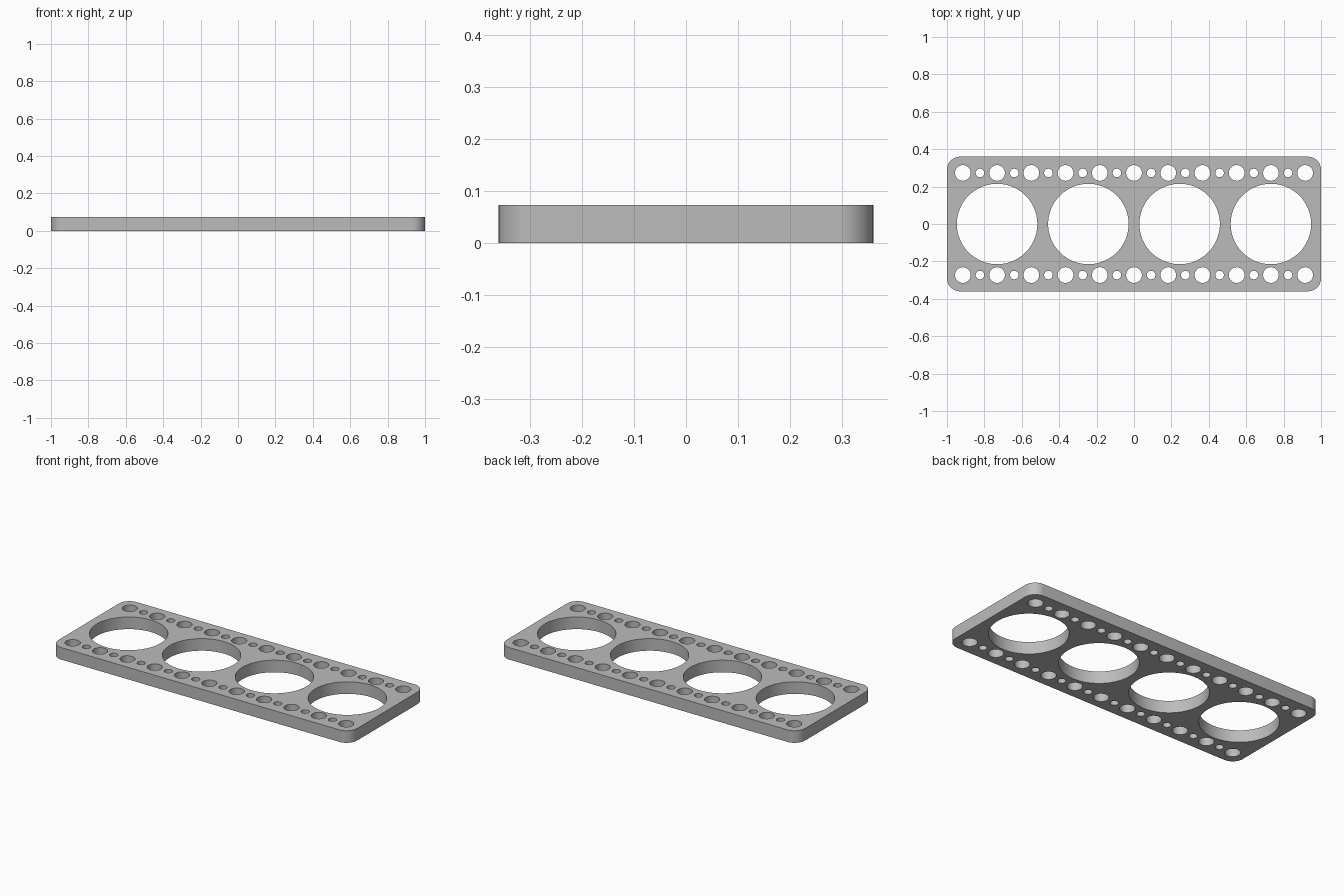
import bpy, bmesh, math

default = bpy.data.objects.get("Cube")
if default:
    bpy.data.objects.remove(default, do_unlink=True)

HALF_X, HALF_Y, HEIGHT, CORNER = 1.0, 0.36, 0.073, 0.07

grey = bpy.data.materials.new("plain_grey")
grey.use_nodes = True
colour = (0.5, 0.5, 0.5, 1)
grey.diffuse_color = colour
grey.node_tree.nodes["Principled BSDF"].inputs["Base Color"].default_value = colour

profile = bpy.data.curves.new("plate_profile", "CURVE")
profile.dimensions = "2D"
profile.fill_mode = "BOTH"
profile.extrude = HEIGHT / 2


def add_loop(points):
    """Closed straight-edged loop in the flat profile."""
    spline = profile.splines.new("POLY")
    spline.points.add(len(points) - 1)
    for p, (x, y) in zip(spline.points, points):
        p.co = (x, y, 0, 1)
    spline.use_cyclic_u = True


def arc(cx, cy, r, start, sweep, steps):
    return [(cx + r * math.cos(start + sweep * i / steps),
             cy + r * math.sin(start + sweep * i / steps)) for i in range(steps + 1)]


def add_hole(x, y, r, sides):
    add_loop(arc(x, y, r, 0, math.tau, sides)[:-1])


# Rounded outline
outline = []
for k, (sx, sy) in enumerate([(1, 1), (-1, 1), (-1, -1), (1, -1)]):
    outline += arc(sx * (HALF_X - CORNER), sy * (HALF_Y - CORNER), CORNER,
                   k * math.pi / 2, math.pi / 2, 12)
add_loop(outline)

# Four large bores
for i in range(4):
    add_hole((i - 1.5) * 0.488, 0, 0.215, 96)

# Alternating bolt and coolant holes along both long edges
for y in (-0.273, 0.273):
    for i in range(-10, 11):
        add_hole(i * 0.0915, y, 0.042 if i % 2 == 0 else 0.023, 40)

# Turn the extruded profile into a welded mesh
plate = bpy.data.objects.new("gasket_plate", profile)
bpy.context.collection.objects.link(plate)
bpy.ops.object.select_all(action="DESELECT")
plate.select_set(True)
bpy.context.view_layer.objects.active = plate
bpy.ops.object.convert(target="MESH")
plate = bpy.context.object
plate.name = "gasket_plate"

bm = bmesh.new()
bm.from_mesh(plate.data)
bmesh.ops.remove_doubles(bm, verts=bm.verts, dist=0.0001)
bmesh.ops.translate(bm, verts=bm.verts, vec=(0, 0, HEIGHT / 2))
bmesh.ops.recalc_face_normals(bm, faces=bm.faces)
bm.to_mesh(plate.data)
bm.free()

plate.data.materials.clear()
plate.data.materials.append(grey)
bpy.ops.object.shade_smooth_by_angle(angle=math.radians(30))
